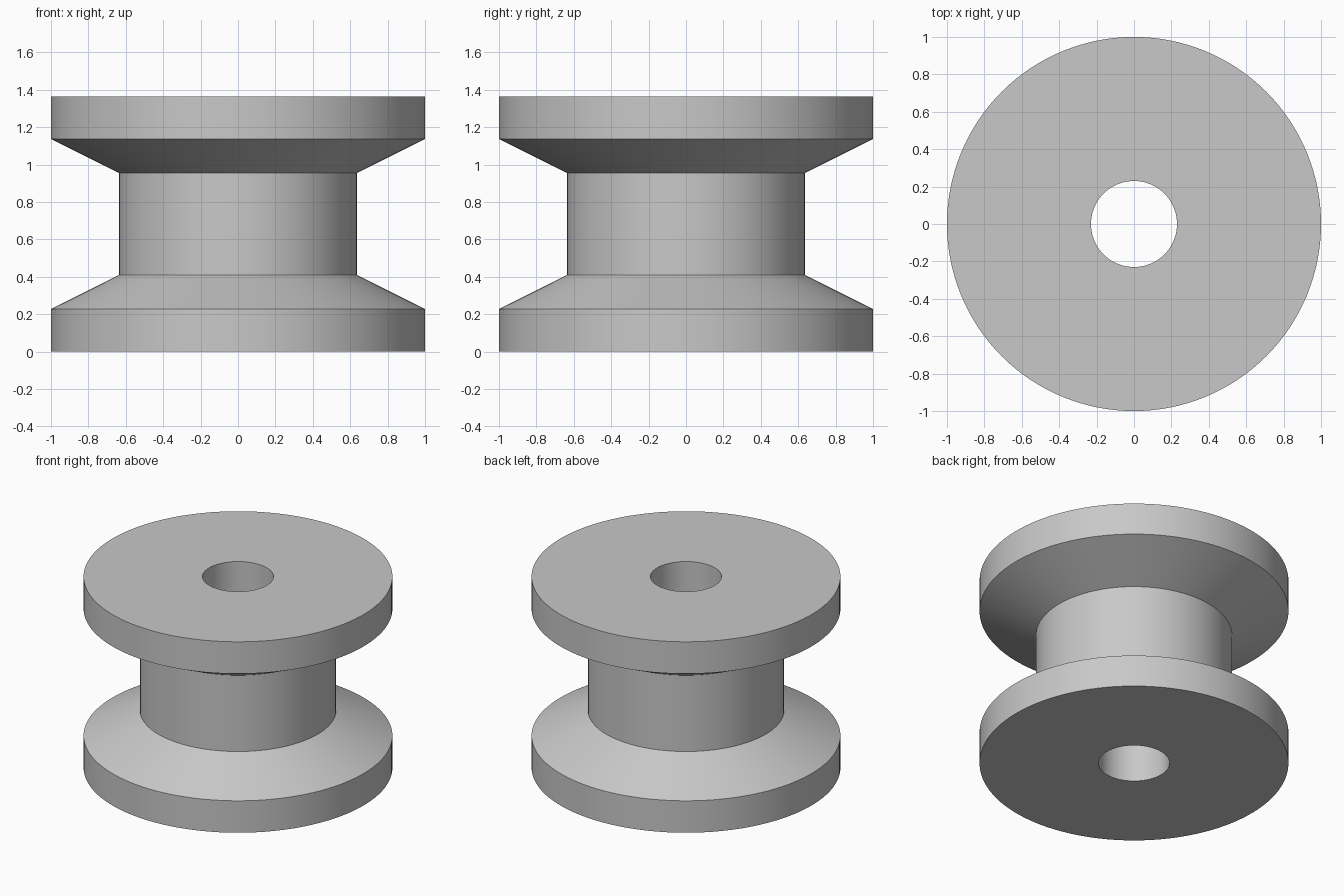
import bpy
import bmesh
import math

cube = bpy.data.objects.get("Cube")
if cube:
    bpy.data.objects.remove(cube, do_unlink=True)

HEIGHT = 1.364
SEGMENTS = 128

# Plain grey finish
grey = bpy.data.materials.new("light_grey")
grey.use_nodes = True
colour = (0.58, 0.58, 0.58, 1)
grey.diffuse_color = colour
grey.node_tree.nodes["Principled BSDF"].inputs["Base Color"].default_value = colour

# Half cross-section (radius, height): bore, flange rim, sloped shoulder, hub
lower = [(0.23, 0), (1, 0), (1, 0.228), (0.635, 0.41)]
profile = lower + [(r, HEIGHT - z) for r, z in reversed(lower)]

# Revolve the closed section around the vertical axis
bm = bmesh.new()
verts = [bm.verts.new((r, 0, z)) for r, z in profile]
edges = [bm.edges.new((v, verts[(i + 1) % len(verts)])) for i, v in enumerate(verts)]
bmesh.ops.spin(bm, geom=verts + edges, cent=(0, 0, 0), axis=(0, 0, 1),
               angle=math.tau, steps=SEGMENTS, use_merge=True)
bmesh.ops.remove_doubles(bm, verts=bm.verts[:], dist=0.0001)
bmesh.ops.recalc_face_normals(bm, faces=bm.faces[:])

mesh = bpy.data.meshes.new("flanged_spool")
bm.to_mesh(mesh)
bm.free()
mesh.materials.append(grey)
spool = bpy.data.objects.new("flanged_spool", mesh)
bpy.context.collection.objects.link(spool)

# Smooth the round walls, keep the rims crisp
bpy.ops.object.select_all(action="DESELECT")
spool.select_set(True)
bpy.context.view_layer.objects.active = spool
bpy.ops.object.shade_smooth_by_angle(angle=math.radians(20))
